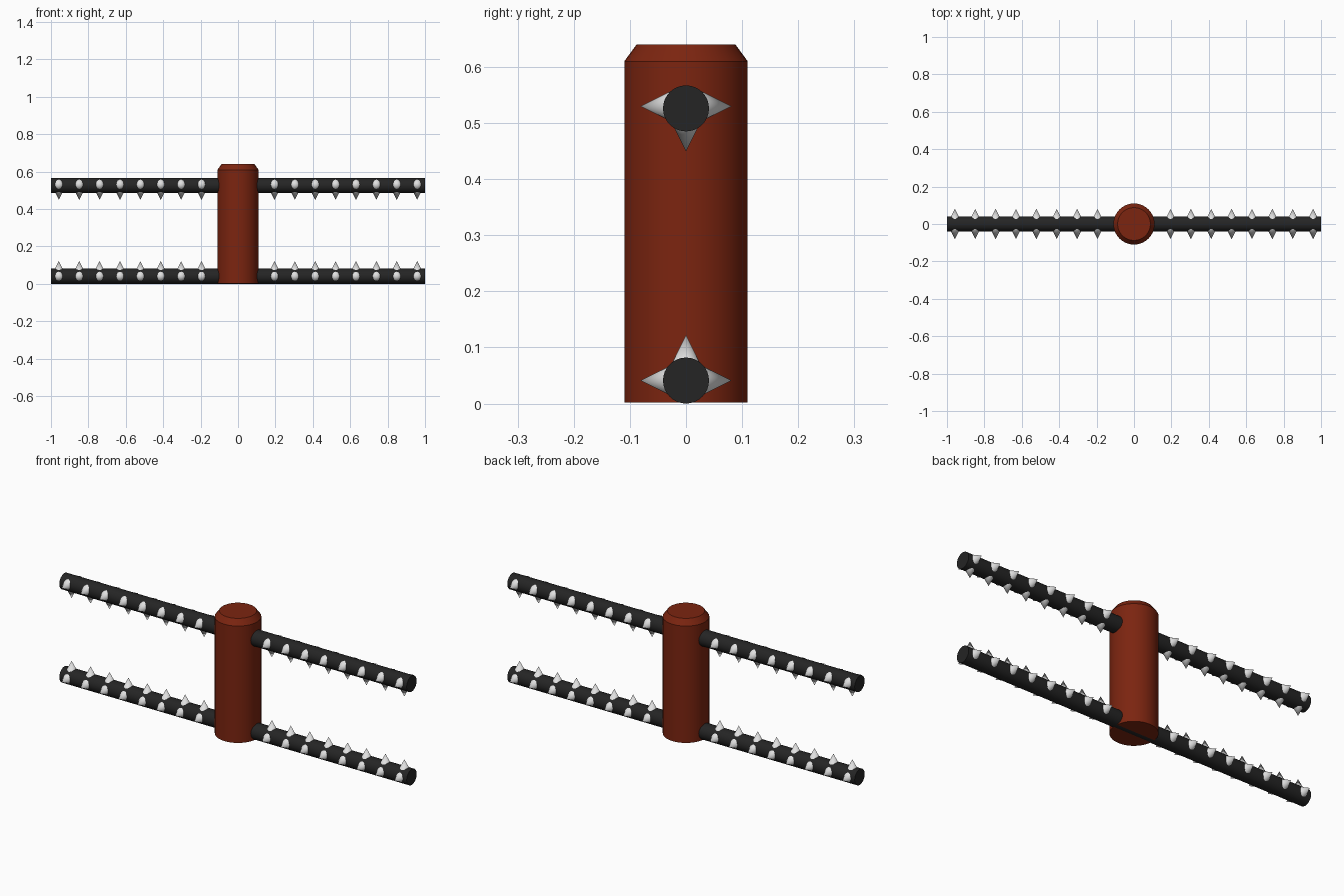
import bpy, bmesh, math
from mathutils import Matrix, Vector

if "Cube" in bpy.data.objects:
    bpy.data.objects.remove(bpy.data.objects["Cube"])


def material(name, color):
    m = bpy.data.materials.new(name)
    m.diffuse_color = (*color, 1)
    m.use_nodes = True
    m.node_tree.nodes["Principled BSDF"].inputs["Base Color"].default_value = m.diffuse_color
    return m


RUST = material("rust red", (0.2, 0.018, 0.005))
BLACK = material("black bar", (0.018, 0.018, 0.018))
STEEL = material("light steel", (0.75, 0.75, 0.75))


def finish(bm, name, mat, angle):
    mesh = bpy.data.meshes.new(name)
    bm.to_mesh(mesh)
    bm.free()
    mesh.materials.append(mat)
    ob = bpy.data.objects.new(name, mesh)
    bpy.context.collection.objects.link(ob)
    bpy.ops.object.select_all(action='DESELECT')
    ob.select_set(True)
    bpy.context.view_layer.objects.active = ob
    bpy.ops.object.shade_smooth_by_angle(angle=math.radians(angle))
    return ob


def add_cone(bm, start, end, r1, r2, segments):
    """Capped cone or cylinder running from start to end."""
    start, end = Vector(start), Vector(end)
    axis = end - start
    turn = axis.to_track_quat('Z', 'Y').to_matrix().to_4x4()
    bmesh.ops.create_cone(bm, cap_ends=True, segments=segments, radius1=r1, radius2=r2,
                          depth=axis.length,
                          matrix=Matrix.Translation((start + end) / 2) @ turn)


# Central post with a chamfered top rim
bm = bmesh.new()
add_cone(bm, (0, 0, 0.002), (0, 0, 0.64), 0.11, 0.11, 32)
rim = [e for e in bm.edges if all(v.co.z > 0.6 for v in e.verts)]
ret = bmesh.ops.bevel(bm, geom=rim, offset=0.03, segments=1, affect='EDGES')
for v in bm.verts:
    if v.co.z > 0.63:
        s = 0.088 / math.hypot(v.co.x, v.co.y)
        v.co.x *= s
        v.co.y *= s
finish(bm, "post", RUST, 30)

# Two crossbars, each with side spikes and one inward-facing row
for label, bar_z, spike_z, inward in (("lower", 0.041, 0.041, 1), ("upper", 0.526, 0.53, -1)):
    bm = bmesh.new()
    add_cone(bm, (-1, 0, bar_z), (1, 0, bar_z), 0.041, 0.041, 32)
    finish(bm, label + "_bar", BLACK, 30)

    bm = bmesh.new()
    for side in (-1, 1):
        for i in range(8):
            base = Vector((side * (0.195 + i * 0.109), 0, spike_z))
            for d in ((0, -1, 0), (0, 1, 0), (0, 0, inward)):
                d = Vector(d)
                add_cone(bm, base + d * 0.025, base + d * 0.081, 0.028, 0, 24)
    finish(bm, label + "_spikes", STEEL, 40)
